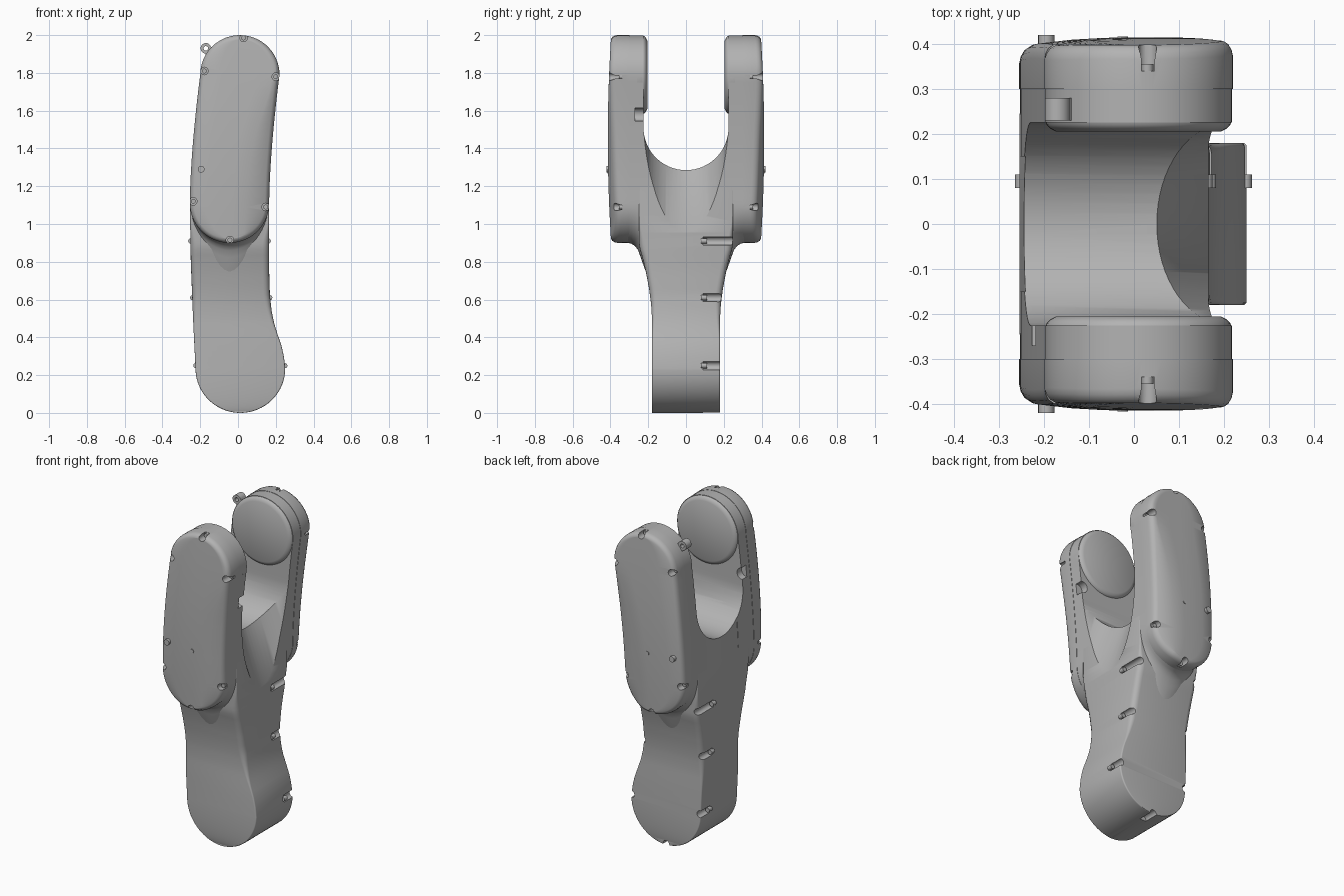
import bpy, bmesh
from math import sin, cos, pi, radians, sqrt
from mathutils import Vector, Matrix

if "Cube" in bpy.data.objects:
    bpy.data.objects.remove(bpy.data.objects["Cube"])

GREY = (0.45, 0.45, 0.45, 1)
mat = bpy.data.materials.new("satin grey")
mat.use_nodes = True
mat.diffuse_color = GREY
mat.node_tree.nodes["Principled BSDF"].inputs["Base Color"].default_value = GREY


def finish(name, bm):
    bmesh.ops.recalc_face_normals(bm, faces=bm.faces[:])
    me = bpy.data.meshes.new(name)
    bm.to_mesh(me)
    bm.free()
    me.materials.append(mat)
    ob = bpy.data.objects.new(name, me)
    bpy.context.collection.objects.link(ob)
    return ob


def skin(bm, rings):
    """Loft closed rings of points; returns the vertex rings."""
    vr = [[bm.verts.new(p) for p in r] for r in rings]
    n = len(vr[0])
    for a, b in zip(vr, vr[1:]):
        for i in range(n):
            j = (i + 1) % n
            bm.faces.new((a[i], a[j], b[j], b[i]))
    bm.faces.new(vr[0])
    return vr


def loft(name, rings):
    bm = bmesh.new()
    bm.faces.new(skin(bm, rings)[-1])
    return finish(name, bm)


def rods(name, specs, sides=24):
    """Round rods; each spec is (start, end, radius)."""
    bm = bmesh.new()
    for a, b, r in specs:
        a, b = Vector(a), Vector(b)
        d = b - a
        m = Matrix.Translation((a + b) / 2) @ d.to_track_quat('Z', 'Y').to_matrix().to_4x4()
        bmesh.ops.create_cone(bm, cap_ends=True, segments=sides, radius1=r, radius2=r,
                              depth=d.length, matrix=m)
    return finish(name, bm)


def apply(ob):
    bpy.context.view_layer.update()
    dg = bpy.context.evaluated_depsgraph_get()
    me = bpy.data.meshes.new_from_object(ob.evaluated_get(dg))
    ob.modifiers.clear()
    ob.data = me


def cut(ob, cutter):
    m = ob.modifiers.new("cut", 'BOOLEAN')
    m.operation, m.solver, m.object = 'DIFFERENCE', 'EXACT', cutter
    apply(ob)


def interp(table, z):
    if z <= table[0][0]:
        return table[0][1]
    for (z0, v0), (z1, v1) in zip(table, table[1:]):
        if z <= z1:
            return v0 + (v1 - v0) * (z - z0) / (z1 - z0)
    return table[-1][1]


# Stem: rounded rectangles stacked upward, with a drum-shaped foot
LEFT = [(.235, -.225), (.5, -.238), (.8, -.25), (1.1, -.255), (1.45, -.235)]
RIGHT = [(.235, .25), (.3, .243), (.36, .229), (.42, .208), (.48, .19), (.54, .178),
         (.62, .169), (.75, .165), (1.2, .165), (1.45, .172)]
HALF = [(.5, .18), (.58, .185), (.66, .196), (.74, .211), (.82, .23), (.88, .248), (1, .25)]
CORNER = [(.4, .008), (.62, .035), (.9, .035), (1, .008)]


def stem_ring(z):
    lo, hi, w = interp(LEFT, z), interp(RIGHT, z), interp(HALF, z)
    if z < .235:
        half = .2375 * sqrt(1 - (1 - z / .235) ** 2)
        lo, hi = .0125 - half, .0125 + half
    c = min(interp(CORNER, z), (hi - lo) / 3)
    ring = []
    for k, (x, y) in enumerate([(hi - c, w - c), (lo + c, w - c), (lo + c, c - w), (hi - c, c - w)]):
        for i in range(5):
            a = (k + i / 4) * pi / 2
            ring.append((x + c * cos(a), y + c * sin(a), z))
    return ring


foot = [.235 * (1 - cos(radians(a))) for a in range(3, 90, 5)]
stem = loft("stem", [stem_ring(z) for z in foot + [.235 + i * .03 for i in range(41)]])


# Curved capsule outline of each arm, as rows of (left, right, height)
def capsule(r, flare=0):
    rows = []
    for i in range(15):
        a = radians(-88 + 88 * i / 14)
        h = r * cos(a) * (1 + .12 * flare * sin(a))
        rows.append((-.045 - h, -.045 + h, 1.11 + r * sin(a) * (1 + flare)))
    for i in range(1, 18):
        t = i / 17
        c = -.045 + .055 * t ** 1.6
        rows.append((c - r, c + r, 1.11 + .68 * t))
    for i in range(1, 15):
        a = radians(88 * i / 14)
        rows.append((.01 - r * cos(a), .01 + r * cos(a), 1.79 + r * sin(a)))
    return rows


def outline(rows):
    return [(l, z) for l, r, z in rows] + [(r, z) for l, r, z in reversed(rows)]


# Outer cover face: gently domed, falling away beyond a curved crease
CREASE = [(.9, .03), (1.1, .04), (1.3, .06), (1.4, .077), (1.5, .1), (1.6, .133),
          (1.7, .168), (1.8, .205), (2, .24)]


def dome(x, z):
    y = .414 - .018 * ((z - 1.45) / .55) ** 2 - .28 * max(0, x - interp(CREASE, z))
    return y - .4 * max(0, -.03 - x) ** 2


def make_cover(name, s):
    bm = bmesh.new()
    rings = [[(x, s * .3, z) for x, z in outline(capsule(.21))]]
    for inset, drop in [(0, .03), (.003, .017), (.01, .006), (.022, 0)]:
        rings.append([(x, s * (dome(x, z) - drop), z) for x, z in outline(capsule(.21 - inset))])
    edge = skin(bm, rings)[-1]
    rows, last = capsule(.188), None
    for i, (l, r, z) in enumerate(rows):
        k = min(max(interp(CREASE, z), l + (r - l) * .3), l + (r - l) * .95)
        xs = [l + (k - l) * t for t in (.25, .5, .75, 1)]
        row = [edge[i]] + [bm.verts.new((x, s * dome(x, z), z)) for x in xs] + [edge[-1 - i]]
        if last:
            for j in range(5):
                bm.faces.new((last[j], last[j + 1], row[j + 1], row[j]))
        else:
            bm.faces.new(row)
        last = row
    bm.faces.new(last)
    return finish(name, bm)


# Cutters: fork slot, sloping scoop below it, side pockets, stem notches
U = [(.225 * cos(radians(a)), 1.51 + .225 * sin(radians(a))) for a in range(180, 361, 6)]
U += [(.225, 2.2), (-.225, 2.2)]
slot = loft("slot_cutter", [[(x, y, z) for y, z in U] for x in (-.5, .5)])
scoop = rods("scoop_cutter", [((.214, 0, 1.5), (.463, 0, .784), .225)], 64)
pockets = rods("pocket_cutter", [((x, -.27, 1.58), (x, -.15, 1.58), .035) for x in (-.225, .187)])
NOTCHES = [(-.25, .91), (-.24, .61), (-.223, .25), (.16, .91), (.168, .61), (.248, .25), (.01, .005)]
notches = rods("notch_cutter", [((x, .09, z), (x, .4, z), .022) for x, z in NOTCHES])
cutters = [slot, scoop, pockets, notches]
for c in (slot, scoop, notches):
    cut(stem, c)

SCREWS = [(-.178, 1.81), (.2, 1.78), (.03, 1.985), (-.237, 1.12), (.147, 1.09), (-.043, .915)]
FLARE = [(.318, 0), (.29, .03), (.27, .09), (.253, .2), (.24, .38), (.22, .65), (.2, .9), (.15, 1)]
parts = [stem]
for side, s in (("front", -1), ("back", 1)):
    # Fork arm, flaring into the stem
    arm = loft(side + "_arm", [[(x, s * y, z) for x, z in outline(capsule(.208, g))] for y, g in FLARE])
    cut(arm, slot)
    cut(arm, scoop)
    if s < 0:
        cut(arm, pockets)

    # Cover with screw notches
    cover = make_cover(side + "_cover", s)
    holes = rods("screw_cutter", [((x, s * .34, z), (x, s * .5, z), .02) for x, z in SCREWS])
    cut(cover, holes)
    cutters.append(holes)
    screws = rods(side + "_screws", [((x, s * .33, z), (x, s * .355, z), .013) for x, z in SCREWS], 12)
    studs = rods(side + "_studs", [((-.195, s * .37, 1.29), (-.195, s * .42, 1.29), .018),
                                   ((-.025, s * .39, 1.28), (-.025, s * .416, 1.28), .012)], 16)

    # Pivot boss with a bevelled rim
    bm = bmesh.new()
    skin_rings = [(.26, .207), (.232, .207), (.22, .204), (.212, .196), (.205, .182)]
    rings = [[(.01 + r * cos(pi * i / 32), s * y, 1.79 + r * sin(pi * i / 32)) for i in range(64)]
             for y, r in skin_rings]
    bm.faces.new(skin(bm, rings)[-1])
    boss = finish(side + "_boss", bm)
    parts += [arm, cover, screws, studs, boss]

# Stem screws
parts.append(rods("stem_screws", [((x, .08, z), (x, .11, z), .014) for x, z in NOTCHES[:-1]], 12))

# Small cable lug on the back arm
lug = rods("cable_lug", [((-.17, .23, 1.93), (-.17, .28, 1.93), .028)])
bore = rods("bore_cutter", [((-.17, .2, 1.93), (-.17, .3, 1.93), .012)])
cut(lug, bore)
cutters.append(bore)
bm = bmesh.new()
bmesh.ops.create_cube(bm, size=1, matrix=Matrix.Translation((-.135, .255, 1.9))
                      @ Matrix.Rotation(radians(40), 4, 'Y') @ Matrix.Diagonal((.06, .05, .05, 1)))
parts += [lug, finish("lug_base", bm)]

for c in cutters:
    bpy.data.objects.remove(c)

bpy.ops.object.select_all(action='DESELECT')
for p in parts:
    p.select_set(True)
bpy.context.view_layer.objects.active = stem
bpy.ops.object.shade_smooth_by_angle(angle=radians(35))
